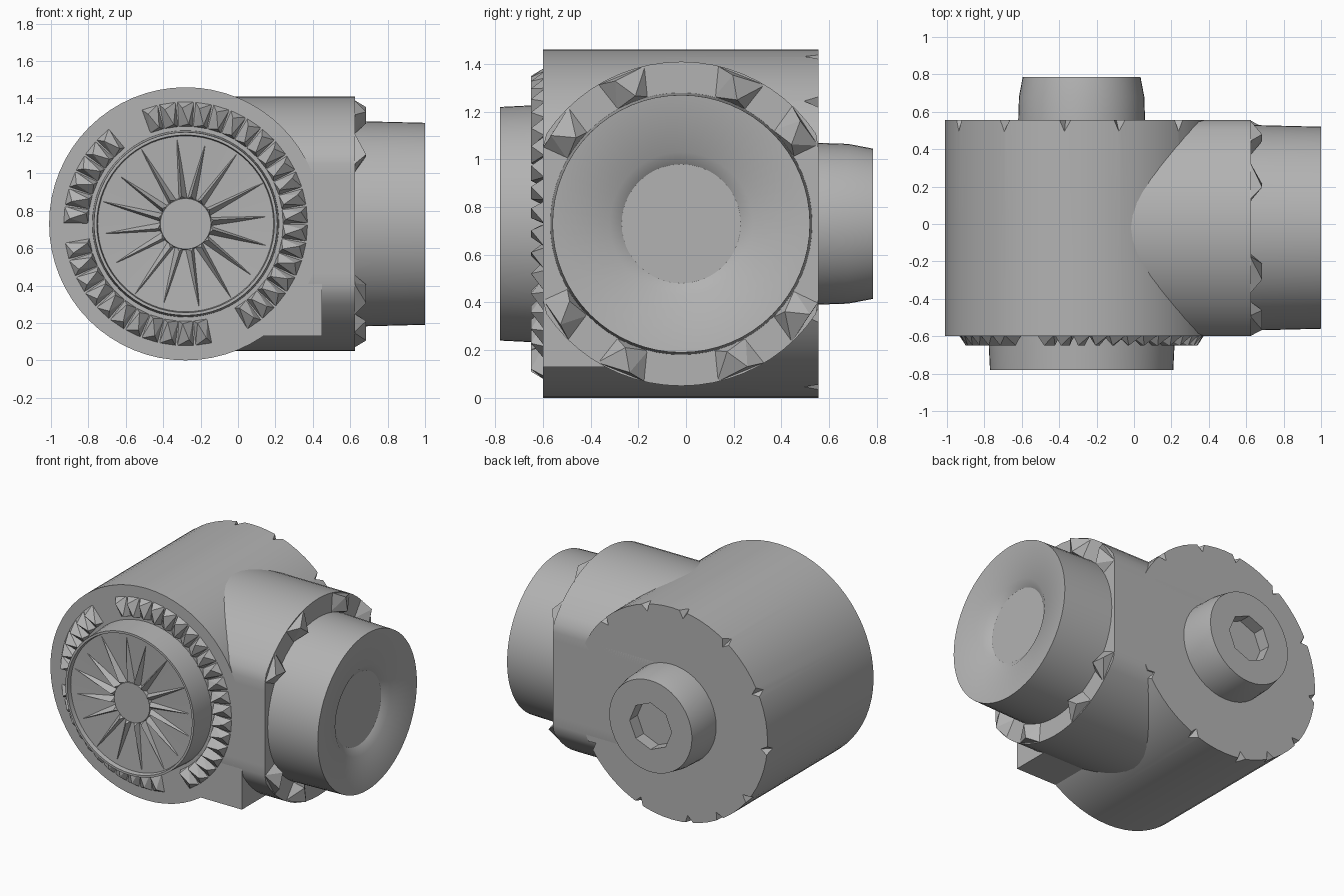
import bpy, bmesh, math, random
from mathutils import Matrix, Vector

random.seed(4)
cube = bpy.data.objects.get("Cube")
if cube:
    bpy.data.objects.remove(cube, do_unlink=True)

grey = bpy.data.materials.new("plain grey")
grey.use_nodes = True
grey.diffuse_color = (0.45, 0.45, 0.45, 1)
grey.node_tree.nodes["Principled BSDF"].inputs["Base Color"].default_value = grey.diffuse_color

CX, CY, CZ = -0.28, -0.02, 0.73      # axes of the drum and of the side port


def finish(name, bm, smooth=True):
    bmesh.ops.recalc_face_normals(bm, faces=bm.faces)
    mesh = bpy.data.meshes.new(name)
    bm.to_mesh(mesh)
    bm.free()
    mesh.materials.append(grey)
    obj = bpy.data.objects.new(name, mesh)
    bpy.context.collection.objects.link(obj)
    bpy.ops.object.select_all(action="DESELECT")
    obj.select_set(True)
    bpy.context.view_layer.objects.active = obj
    if smooth:
        bpy.ops.object.shade_smooth_by_angle(angle=math.radians(32))
    return obj


def on_drum(r, a, y):
    return Vector((CX + r * math.cos(a), y, CZ + r * math.sin(a)))


def on_port(r, a, x):
    return Vector((x, CY + r * math.cos(a), CZ + r * math.sin(a)))


def lathe(name, place, profile, sides, clamp=None):
    """Closed turned part from (radius, position) pairs; both ends are capped."""
    bm = bmesh.new()
    rings = []
    for r, pos in profile:
        ring = []
        for i in range(sides):
            p = place(r, math.tau * i / sides, pos)
            if clamp:
                p.y = min(max(p.y, clamp[0]), clamp[1])
            ring.append(bm.verts.new(p))
        rings.append(ring)
    for a, b in zip(rings, rings[1:]):
        for i in range(sides):
            j = (i + 1) % sides
            bm.faces.new((a[i], a[j], b[j], b[i]))
    bm.faces.new(rings[0])
    bm.faces.new(rings[-1])
    return finish(name, bm)


def add_hull(bm, points):
    """Small faceted lump enclosing the points."""
    verts = [bm.verts.new(p) for p in points]
    bmesh.ops.convex_hull(bm, input=verts)


# Main drum, with chips broken out of its rear edge
drum = lathe("main_drum", on_drum, [(0.73, -0.6), (0.73, 0.555)], 64)
bm = bmesh.new()
for deg in (25, 48, 75, 100, 128, 155, 182, 215, 238, 262, 290, 330):
    a = math.radians(deg + random.uniform(-4, 4))
    add_hull(bm, [on_drum(0.66, a, 0.58), on_drum(0.76, a - 0.09, 0.58),
                  on_drum(0.76, a + 0.07, 0.58), on_drum(0.75, a, 0.47)])
chips = finish("chip_cutters", bm, False)
chips.hide_render = True
cut = drum.modifiers.new("chips", "BOOLEAN")
cut.operation = "DIFFERENCE"
cut.object = chips
bpy.context.view_layer.objects.active = drum
bpy.ops.object.modifier_apply(modifier="chips")
bpy.data.objects.remove(chips, do_unlink=True)

# Side body: a round port housing trimmed flush with the drum ends
lathe("side_body", on_port, [(0.68, CX), (0.68, 0.625)], 64, (-0.6, 0.555))

# Lower front corner block
bm = bmesh.new()
bmesh.ops.create_cube(bm, size=1, matrix=Matrix.Translation((0.09, -0.39, 0.29))
                      @ Matrix.Diagonal((0.72, 0.42, 0.32, 1)))
finish("corner_block", bm)

# Port neck with a dished end
lathe("port_neck", on_port, [(0.55, 0.6), (0.54, 1.0), (0.3, 0.965), (0.25, 0.93)], 64)

# Faceted lugs around the port
bm = bmesh.new()
for deg in (38, 68, 112, 143, 217, 248, 292, 322):
    a = math.radians(deg)
    pts = []
    for r, da, x in ((0.55, -0.13, 0.62), (0.68, -0.16, 0.62), (0.68, 0.16, 0.62),
                     (0.55, 0.13, 0.62), (0.57, -0.04, 0.685), (0.66, 0.05, 0.685)):
        p = on_port(r, a + da, x)
        p.y = min(max(p.y, -0.6), 0.555)
        pts.append(p)
    add_hull(bm, pts)
finish("port_lugs", bm, False)

# Front cap: thin rim, shallow dish and flat hub
lathe("front_cap", on_drum, [(0.5, -0.58), (0.49, -0.78), (0.475, -0.78),
                             (0.47, -0.75), (0.14, -0.735), (0.135, -0.755)], 64)

# Tapering ribs radiating from the hub
bm = bmesh.new()
for i in range(16):
    a = math.tau * (i + 0.3) / 16 + random.uniform(-0.05, 0.05)
    tip = random.uniform(0.42, 0.47)
    add_hull(bm, [on_drum(0.13, a - 0.19, -0.73), on_drum(0.13, a + 0.19, -0.73),
                  on_drum(0.15, a + 0.05, -0.778), on_drum(tip, a, -0.752),
                  on_drum(tip, a + 0.015, -0.74)])
finish("front_cap_ribs", bm, False)

# Ring of pointed teeth around the cap, with three gaps
bm = bmesh.new()
for i in range(42):
    deg = 360 * (i + 0.5) / 42
    if 108 < deg < 126 or 179 < deg < 186 or 285 < deg < 304:
        continue
    a = math.radians(deg)
    add_hull(bm, [on_drum(0.52, a - 0.075, -0.595), on_drum(0.52, a + 0.075, -0.595),
                  on_drum(0.655, a - 0.07, -0.595), on_drum(0.655, a + 0.07, -0.595),
                  on_drum(0.535, a - 0.03, -0.65), on_drum(0.62, a + 0.03, -0.65)])
finish("grip_teeth", bm, False)

# Rear boss with a tapered side and an eight-sided socket
lathe("rear_boss", on_drum, [(0.34, 0.53), (0.335, 0.68), (0.315, 0.785), (0.17, 0.785)], 48)
boss = bpy.context.object
socket = bmesh.new()
bmesh.ops.create_cone(socket, cap_ends=True, segments=8, radius1=0.16, radius2=0.16, depth=0.2,
                      matrix=Matrix.Translation((CX, 0.8, CZ)) @ Matrix.Rotation(math.pi / 2, 4, "X"))
cutter = finish("socket_cutter", socket, False)
cutter.hide_render = True
cut = boss.modifiers.new("socket", "BOOLEAN")
cut.operation = "DIFFERENCE"
cut.object = cutter
bpy.context.view_layer.objects.active = boss
bpy.ops.object.modifier_apply(modifier="socket")
bpy.data.objects.remove(cutter, do_unlink=True)
